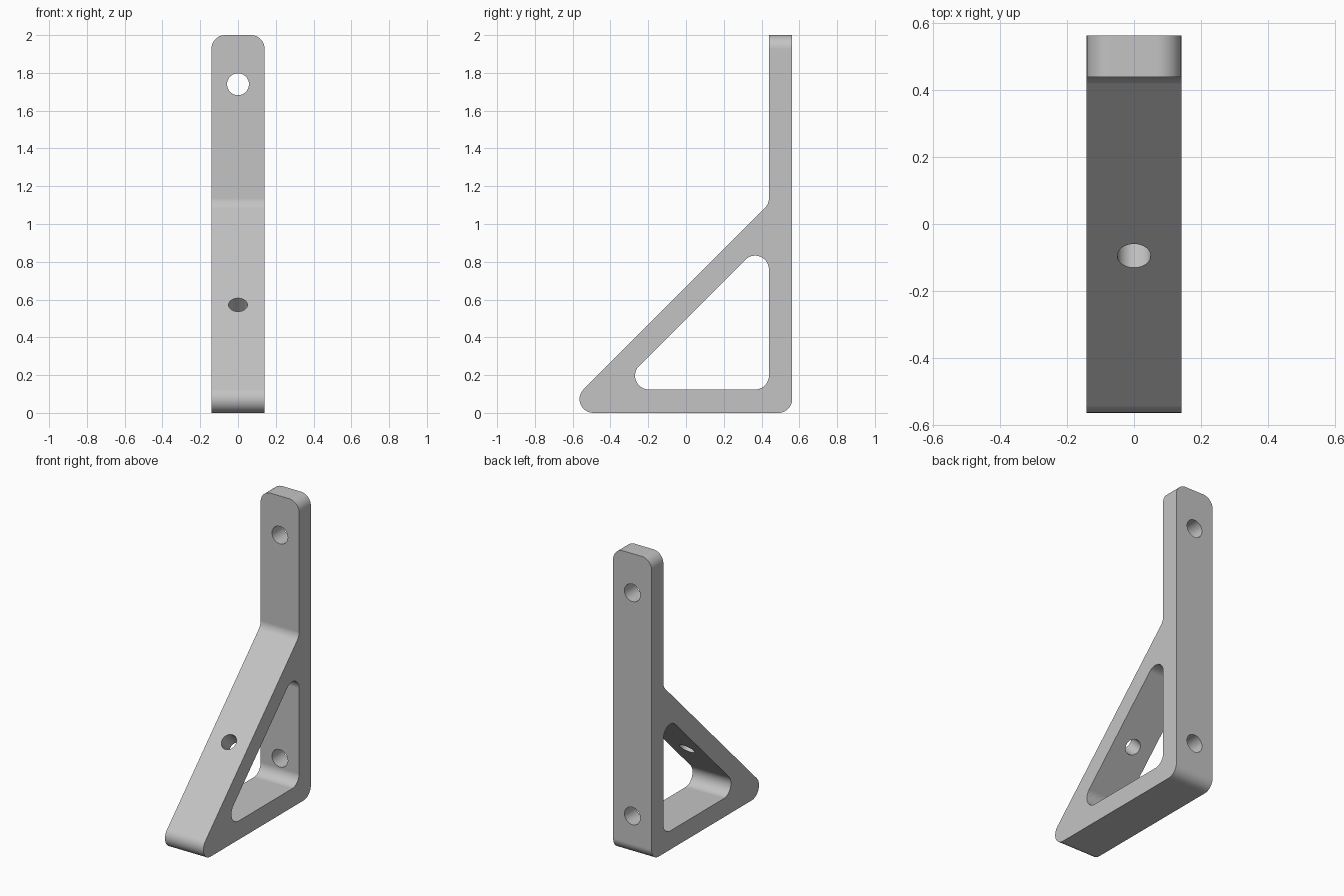
import bpy
import bmesh
import math
from mathutils import Vector, Matrix

cube = bpy.data.objects.get("Cube")
if cube:
    bpy.data.objects.remove(cube, do_unlink=True)

HALF_WIDTH = 0.141
BACK, WALL = 0.562, 0.439      # rear and front planes of the upright
SLOPE, INNER_SLOPE = 0.667, 0.497   # z - y on the brace faces
FLOOR = 0.124                  # top of the foot
RADIUS = 0.073


def rounded(corners, steps=12):
    """Outline with an arc at each (a, b, radius) corner."""
    points = []
    for i, (a, b, r) in enumerate(corners):
        p = Vector((a, b, 0))
        if r == 0:
            points.append(p)
            continue
        before = Vector((*corners[i - 1][:2], 0))
        after = Vector((*corners[(i + 1) % len(corners)][:2], 0))
        d1, d2 = (before - p).normalized(), (after - p).normalized()
        half = d1.angle(d2) / 2
        centre = p + (d1 + d2).normalized() * (r / math.sin(half))
        reach = r / math.tan(half)
        start = (p + d1 * reach - centre).normalized()
        end = (p + d2 * reach - centre).normalized()
        points += [centre + start.slerp(end, k / steps) * r for k in range(steps + 1)]
    return points


def finish(bm, name):
    bmesh.ops.recalc_face_normals(bm, faces=bm.faces[:])
    mesh = bpy.data.meshes.new(name)
    bm.to_mesh(mesh)
    bm.free()
    obj = bpy.data.objects.new(name, mesh)
    bpy.context.collection.objects.link(obj)
    return obj


def prism(name, outline, axis, half):
    """Extrude an outline symmetrically along x or y."""
    place = (lambda p, d: (d, p.x, p.y)) if axis == "x" else (lambda p, d: (p.x, d, p.y))
    bm = bmesh.new()
    face = bm.faces.new([bm.verts.new(place(p, -half)) for p in outline])
    new = bmesh.ops.extrude_face_region(bm, geom=[face])["geom"]
    move = (2 * half, 0, 0) if axis == "x" else (0, 2 * half, 0)
    bmesh.ops.translate(bm, vec=move, verts=[v for v in new if isinstance(v, bmesh.types.BMVert)])
    return finish(bm, name)


def drill(name, centre, tilt, radius, length):
    """Cylinder lying along y, tilted about x."""
    bm = bmesh.new()
    bmesh.ops.create_cone(bm, cap_ends=True, segments=48, radius1=radius, radius2=radius,
                          depth=length,
                          matrix=Matrix.Translation(centre) @ Matrix.Rotation(tilt, 4, "X"))
    return finish(bm, name)


# Bracket side profile: foot, upright and diagonal brace
bracket = prism("shelf_bracket", rounded([
    (-SLOPE, 0, RADIUS),
    (BACK, 0, RADIUS),
    (BACK, 2, 0),
    (WALL, 2, 0),
    (WALL, WALL + SLOPE, RADIUS),
]), "x", HALF_WIDTH)

# Triangular window between foot, upright and brace
window = prism("window_cutter", rounded([
    (FLOOR - INNER_SLOPE, FLOOR, RADIUS),
    (WALL, FLOOR, RADIUS),
    (WALL, WALL + INNER_SLOPE, RADIUS),
]), "x", 1)

# Front outline that rounds the top corners of the upright
top_shape = prism("top_rounding_cutter", rounded([
    (-HALF_WIDTH, 1.5, 0),
    (-HALF_WIDTH, 2, RADIUS),
    (HALF_WIDTH, 2, RADIUS),
    (HALF_WIDTH, 1.5, 0),
    (1, 1.5, 0), (1, 3, 0), (-1, 3, 0), (-1, 1.5, 0),
]), "y", 1)

# Screw holes in the upright and a square-on hole through the brace
upright_mid = (BACK + WALL) / 2
brace_y = -0.095
cutters = [window, top_shape]
for label, z in (("upper", 1.74), ("lower", 0.26)):
    cutters.append(drill(label + "_hole_cutter", (0, upright_mid, z), math.pi / 2, 0.058, 0.3))
cutters.append(drill("brace_hole_cutter", (0, brace_y, brace_y + SLOPE), math.pi / 4, 0.05, 0.4))

bpy.ops.object.select_all(action="DESELECT")
bpy.context.view_layer.objects.active = bracket
bracket.select_set(True)
for cutter in cutters:
    mod = bracket.modifiers.new(cutter.name, "BOOLEAN")
    mod.operation = "DIFFERENCE"
    mod.solver = "EXACT"
    mod.object = cutter
    bpy.ops.object.modifier_apply(modifier=mod.name)
    bpy.data.objects.remove(cutter, do_unlink=True)

# Smooth fillets and holes, crisp edges elsewhere
bpy.ops.object.shade_smooth_by_angle(angle=math.radians(30))
normals = bracket.modifiers.new("flat_face_normals", "WEIGHTED_NORMAL")
normals.keep_sharp = True

# Plain grey finish
grey = bpy.data.materials.new("plain_grey")
grey.use_nodes = True
colour = (0.55, 0.55, 0.55, 1)
grey.diffuse_color = colour
grey.node_tree.nodes["Principled BSDF"].inputs["Base Color"].default_value = colour
bracket.data.materials.clear()
bracket.data.materials.append(grey)
